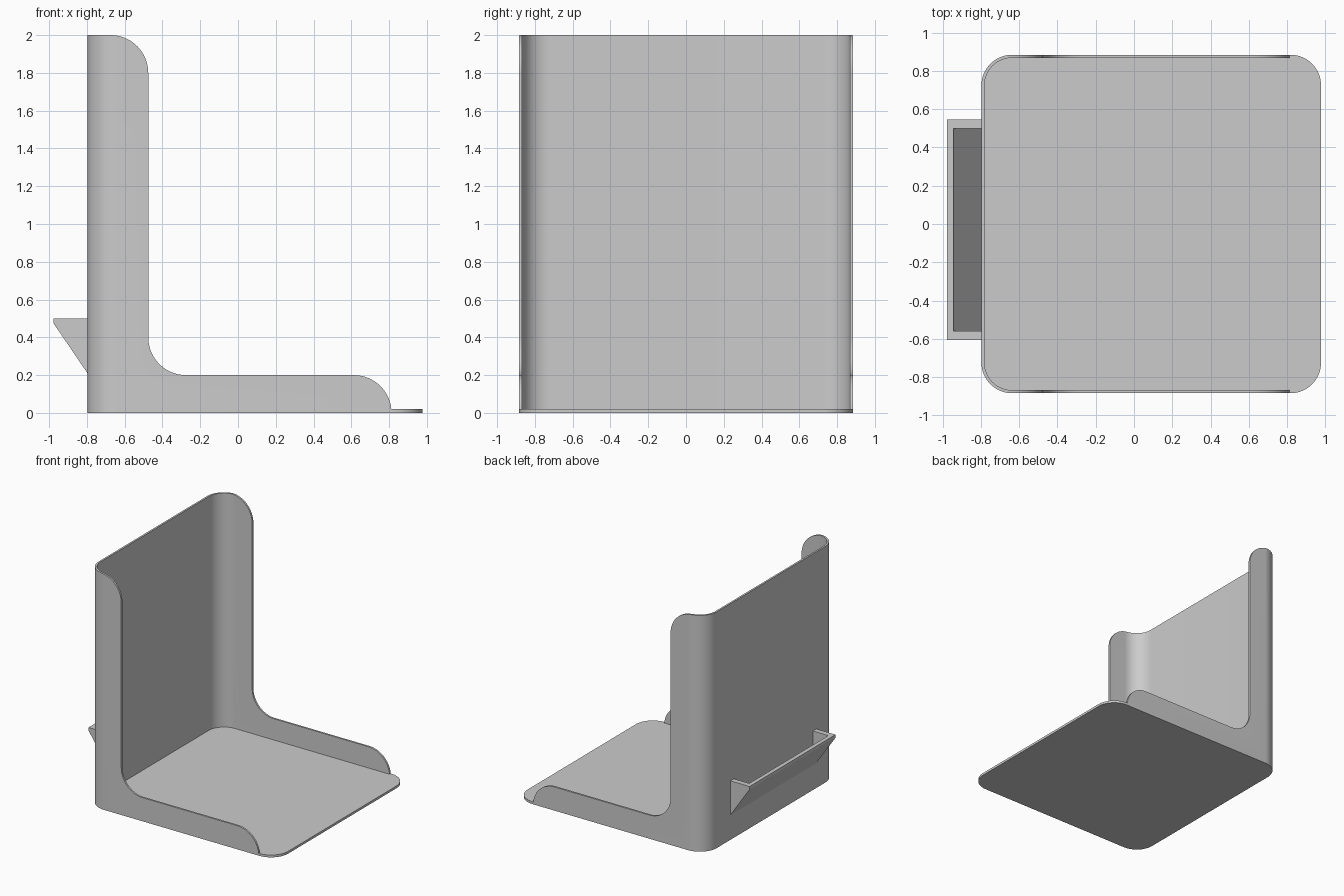
import bpy, bmesh
from math import cos, sin, radians
from mathutils import Vector

if "Cube" in bpy.data.objects:
    bpy.data.objects.remove(bpy.data.objects["Cube"])

LEFT, RIGHT, HALF = -0.797, 0.977, 0.884   # footprint
CORNER, WALL, FLOOR = 0.16, 0.016, 0.02

grey = bpy.data.materials.new("plain grey")
grey.use_nodes = True
grey.diffuse_color = (0.6, 0.6, 0.6, 1)
grey.node_tree.nodes["Principled BSDF"].inputs["Base Color"].default_value = (0.6, 0.6, 0.6, 1)


def arc(cx, cy, r, start, end, steps=16):
    angles = [radians(start + (end - start) * i / steps) for i in range(steps + 1)]
    return [(cx + r * cos(a), cy + r * sin(a)) for a in angles]


def prism(name, points, offset):
    """Extrude a closed outline of 3D points along offset."""
    bm = bmesh.new()
    face = bm.faces.new([bm.verts.new(p) for p in points])
    new = bmesh.ops.extrude_face_region(bm, geom=[face], use_keep_orig=True)["geom"]
    bmesh.ops.translate(bm, vec=Vector(offset), verts=[v for v in new if isinstance(v, bmesh.types.BMVert)])
    bmesh.ops.recalc_face_normals(bm, faces=bm.faces)
    mesh = bpy.data.meshes.new(name)
    bm.to_mesh(mesh)
    bm.free()
    mesh.materials.append(grey)
    obj = bpy.data.objects.new(name, mesh)
    bpy.context.collection.objects.link(obj)
    return obj


def rounded_slab(name, inset, z0, z1):
    r = CORNER - inset
    x0, x1, y = LEFT + CORNER, RIGHT - CORNER, HALF - CORNER
    outline = (arc(x1, y, r, 0, 90) + arc(x0, y, r, 90, 180)
               + arc(x0, -y, r, 180, 270) + arc(x1, -y, r, 270, 360))
    return prism(name, [(px, py, z0) for px, py in outline], (0, 0, z1 - z0))


def side_prism(name, profile, y0, y1):
    return prism(name, [(x, y0, z) for x, z in profile], (0, y1 - y0, 0))


def select(obj):
    bpy.ops.object.select_all(action='DESELECT')
    obj.select_set(True)
    bpy.context.view_layer.objects.active = obj


def carve(obj, cutter, operation):
    cutter.hide_render = True
    mod = obj.modifiers.new("carve", 'BOOLEAN')
    mod.operation, mod.solver, mod.object = operation, 'EXACT', cutter
    select(obj)
    bpy.ops.object.modifier_apply(modifier=mod.name)
    bpy.data.objects.remove(cutter)


# Base plate
base = rounded_slab("base_plate", 0, 0, FLOOR)

# Back panel and side lips: a hollow rounded tube trimmed to an L profile
walls = rounded_slab("back_and_side_walls", 0, FLOOR, 2.2)
carve(walls, rounded_slab("inner_cutter", WALL, -0.1, 2.4), 'DIFFERENCE')
l_profile = ([(-1.1, -0.1), (-1.1, 2.0)] + arc(-0.675, 1.8, 0.2, 90, 0)
             + arc(-0.275, 0.4, 0.2, 180, 270) + arc(0.613, 0.0, 0.2, 90, 0)
             + [(0.813, -0.1)])
carve(walls, side_prism("profile_cutter", l_profile, -1.1, 1.1), 'INTERSECT')

# Hollow wedge tray on the outside of the back panel
tray = side_prism("rear_tray", [(LEFT, 0.5), (-0.977, 0.5), (-0.977, 0.475), (LEFT, 0.21)], -0.605, 0.545)
pocket = [(LEFT + 0.1, 0.6), (-0.942, 0.6), (-0.942, 0.485), (LEFT, 0.272), (LEFT + 0.1, 0.272)]
carve(tray, side_prism("pocket_cutter", pocket, -0.56, 0.5), 'DIFFERENCE')

# Smooth the rounded corners, keep the edges sharp
for part in (base, walls, tray):
    select(part)
    bpy.ops.object.shade_smooth_by_angle(angle=radians(30))
